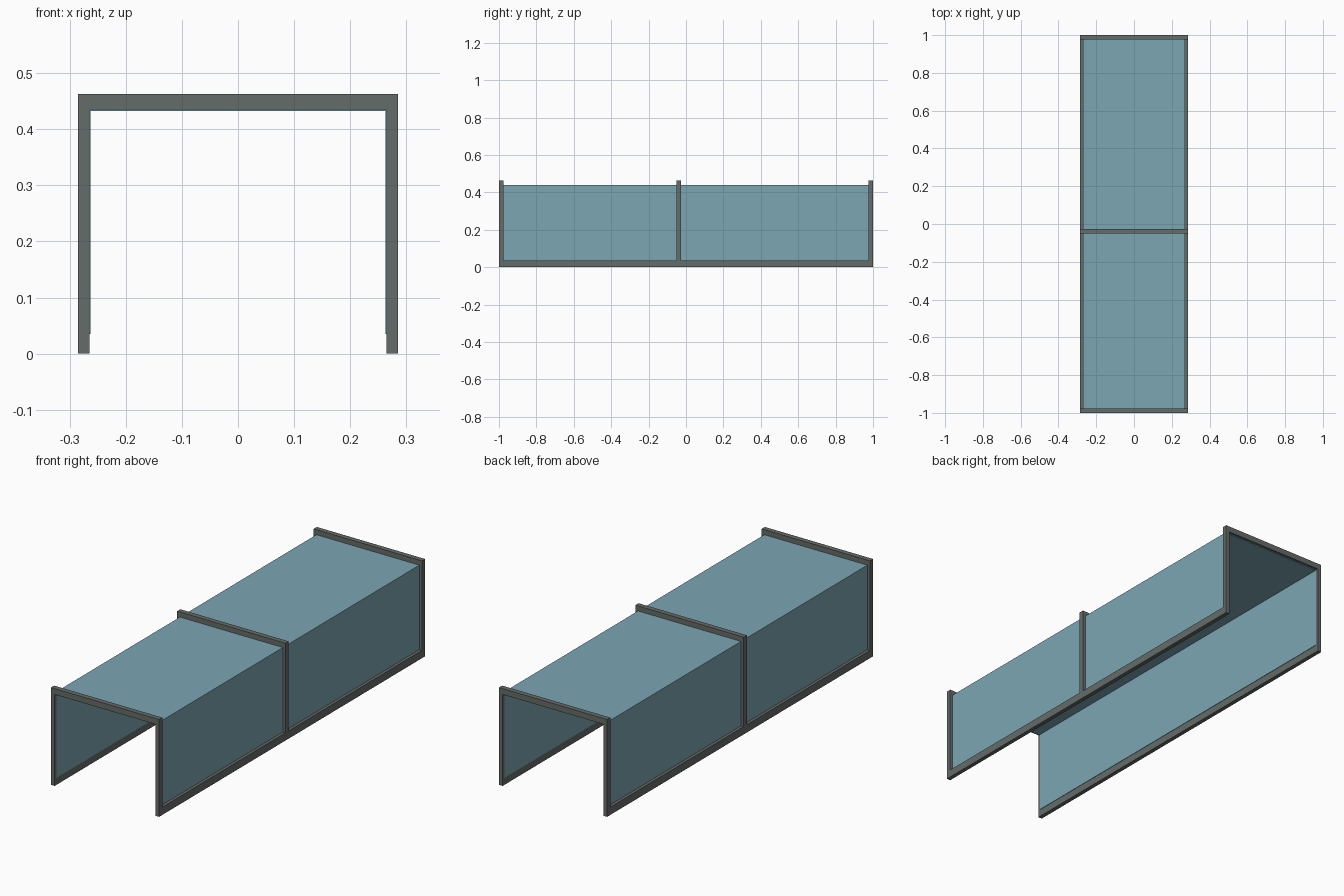
import bpy

if "Cube" in bpy.data.objects:
    bpy.data.objects.remove(bpy.data.objects["Cube"])

def material(name, color):
    m = bpy.data.materials.new(name)
    m.diffuse_color = color
    m.use_nodes = True
    m.node_tree.nodes["Principled BSDF"].inputs["Base Color"].default_value = m.diffuse_color
    return m

FRAME = material("frame_grey", (0.13, 0.15, 0.14, 1))
PANEL = material("panel_blue", (0.20, 0.38, 0.45, 1))

def box(name, lo, hi, mat):
    bpy.ops.mesh.primitive_cube_add(size=1, location=[(a + b) / 2 for a, b in zip(lo, hi)])
    o = bpy.context.object
    o.name = name
    o.scale = [b - a for a, b in zip(lo, hi)]
    bpy.ops.object.transform_apply(location=False, rotation=False, scale=True)
    o.data.materials.append(mat)
    return o

W, T = 0.285, 0.02              # half width, tube thickness
RAIL, BEAM, TOP = 0.037, 0.435, 0.463
D = 0.024                       # hoop depth

def pair(name, x0, x1, y0, y1, z0, z1, mat):
    box("right_" + name, (x0, y0, z0), (x1, y1, z1), mat)
    box("left_" + name, (-x1, y0, z0), (-x0, y1, z1), mat)

# Bottom rails
pair("bottom_rail", W - T, W, -1, 1, 0, RAIL, FRAME)

# Three hoops: two posts and a cross beam each
for label, y in (("front", -1 + D / 2), ("middle", -0.038), ("back", 1 - D / 2)):
    pair(label + "_post", W - T, W, y - D / 2, y + D / 2, RAIL, BEAM, FRAME)
    box(label + "_beam", (-W, y - D / 2, BEAM), (W, y + D / 2, TOP), FRAME)

# Side and roof panels between the end hoops
E = 1 - D / 2
pair("side_panel", 0.263, 0.271, -E, E, RAIL - 0.002, 0.432, PANEL)
box("roof_panel", (-0.271, -E, 0.432), (0.271, E, 0.439), PANEL)
